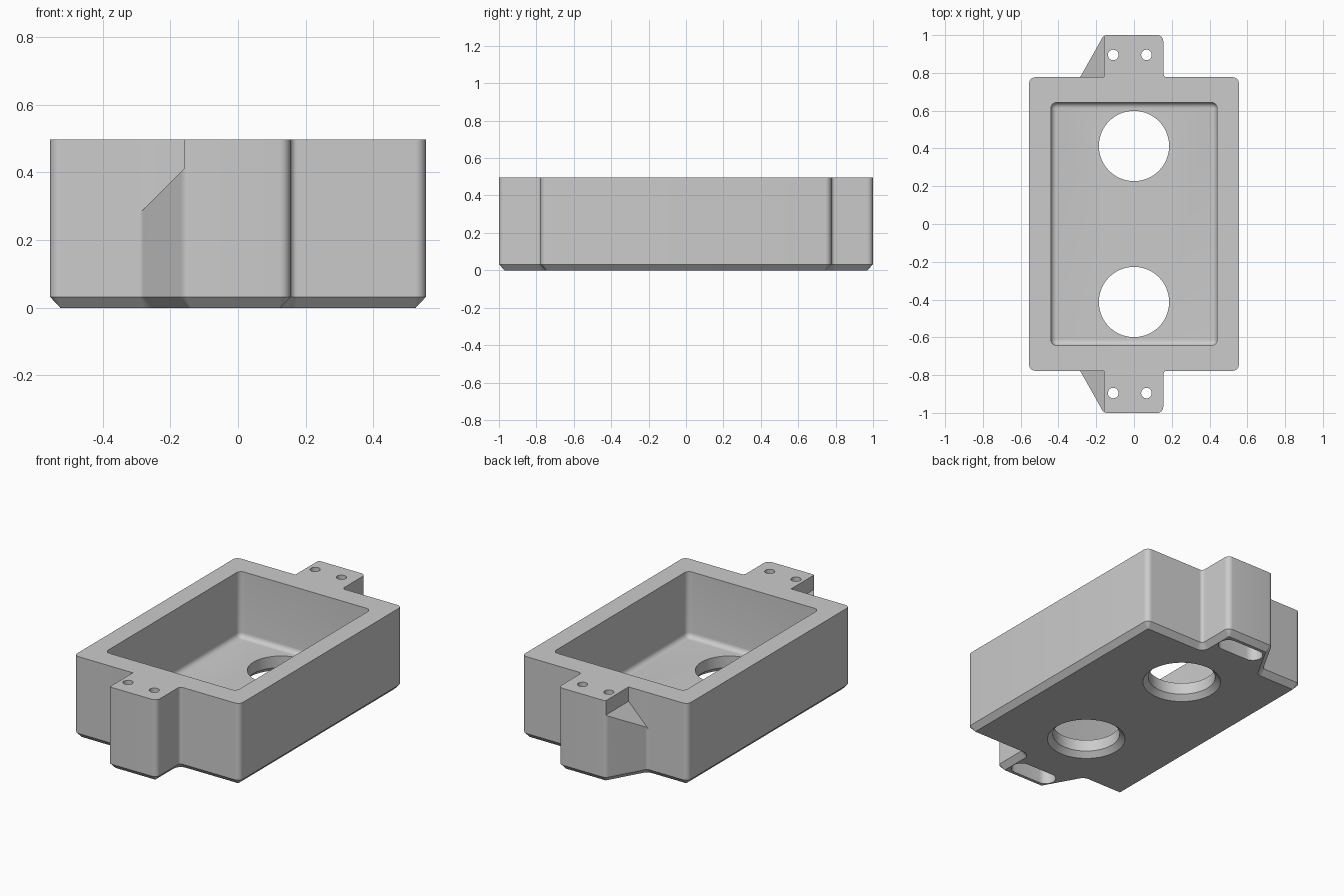
import bpy, bmesh, math
from mathutils import Vector, Matrix

if "Cube" in bpy.data.objects:
    bpy.data.objects.remove(bpy.data.objects["Cube"], do_unlink=True)

HEIGHT, FLOOR = 0.497, 0.10
BODY_X, BODY_Y, TAB_L, TAB_R = 0.555, 0.777, -0.16, 0.155

grey = bpy.data.materials.new("plain grey")
grey.use_nodes = True
grey.diffuse_color = (0.6, 0.6, 0.6, 1)
grey.node_tree.nodes["Principled BSDF"].inputs["Base Color"].default_value = (0.6, 0.6, 0.6, 1)


def rounded(corners, r_out, r_in=0.02, inset=0.0, steps=8):
    """Counter-clockwise outline with filleted corners, optionally inset."""
    pts, n = [], len(corners)
    for i, c in enumerate(corners):
        p = Vector(c)
        a = (p - Vector(corners[i - 1])).normalized()
        b = (Vector(corners[(i + 1) % n]) - p).normalized()
        n1, n2 = Vector((-a.y, a.x)), Vector((-b.y, b.x))
        turn = math.atan2(a.x * b.y - a.y * b.x, a.dot(b))
        r = r_out if turn > 0 else -r_in
        centre = p + (n1 + n2) * r / (1 + n1.dot(n2))
        for k in range(steps + 1):
            pts.append(centre + (Matrix.Rotation(turn * k / steps, 2) @ n1) * (inset - r))
    return pts


def circle(x, y, r, steps=64):
    return [Vector((x + r * math.cos(math.tau * k / steps),
                    y + r * math.sin(math.tau * k / steps))) for k in range(steps)]


def rect(x0, y0, x1, y1):
    return [(x0, y0), (x1, y0), (x1, y1), (x0, y1)]


def loft(name, levels):
    """Closed solid through (z, outline) levels from bottom to top."""
    bm = bmesh.new()
    rings = [[bm.verts.new((p.x, p.y, z)) for p in pts] for z, pts in levels]
    n = len(rings[0])
    for lo, hi in zip(rings, rings[1:]):
        for i in range(n):
            j = (i + 1) % n
            bm.faces.new((lo[i], lo[j], hi[j], hi[i]))
    bm.faces.new(rings[0][::-1])
    bm.faces.new(rings[-1])
    bmesh.ops.recalc_face_normals(bm, faces=bm.faces)
    mesh = bpy.data.meshes.new(name)
    bm.to_mesh(mesh)
    bm.free()
    obj = bpy.data.objects.new(name, mesh)
    bpy.context.collection.objects.link(obj)
    return obj


# Outer body with two mounting tabs and a chamfered underside
half = [(-BODY_X, -BODY_Y), (-0.285, -BODY_Y), (TAB_L, -1), (TAB_R, -1),
        (TAB_R, -BODY_Y), (BODY_X, -BODY_Y)]
outline = half + [(x, -y) for x, y in reversed(half)]
wall = rounded(outline, 0.032)
body = loft("housing", [(0, rounded(outline, 0.032, inset=0.03)), (0.032, wall), (HEIGHT, wall)])
body.data.materials.append(grey)

# Cavity with filleted floor edge
cutters = []
pocket = rect(-0.44, -0.644, 0.44, 0.644)
R = 0.03
levels = []
for k in range(7):
    t = math.pi / 2 * k / 6
    levels.append((FLOOR + R * (1 - math.cos(t)),
                   rounded(pocket, R + 0.002, inset=R * (1 - math.sin(t)))))
levels.append((HEIGHT + 0.1, rounded(pocket, R + 0.002)))
cutters.append(loft("cavity_cutter", levels))

for s in (-1, 1):
    # Floor openings, countersunk from below
    y = 0.413 * s
    cutters.append(loft("opening_cutter", [(-0.03, circle(0, y, 0.246)), (0.03, circle(0, y, 0.186)),
                                           (0.2, circle(0, y, 0.186))]))
    # Screw holes through the tabs
    y = 0.895 * s
    for x in (-0.11, 0.066):
        cutters.append(loft("screw_cutter", [(z, circle(x, y, 0.028, 32)) for z in (-0.1, 0.6)]))
    # Slot joining the screw holes underneath
    slot = rounded(rect(-0.166, y - 0.056, 0.122, y + 0.056), 0.0555)
    cutters.append(loft("slot_cutter", [(-0.1, slot), (0.2, slot)]))
    # Sloped gusset top beside each tab
    lo, hi = sorted((s * (BODY_Y + 0.0003), s * 1.1))
    wedge = loft("gusset_cutter", [(0.41, [Vector(p) for p in rect(-0.36, lo, TAB_L, hi)]),
                                   (0.6, [Vector(p) for p in rect(-0.36, lo, TAB_L, hi)])])
    for v in wedge.data.vertices:
        if v.co.z < 0.5 and v.co.x < -0.3:
            v.co.z -= 0.2
    cutters.append(wedge)

for c in cutters:
    c.hide_render = True
    mod = body.modifiers.new(c.name, "BOOLEAN")
    mod.operation, mod.solver, mod.object = "DIFFERENCE", "EXACT", c

# Bake the cuts and remove the cutters
bpy.context.view_layer.update()
baked = bpy.data.meshes.new_from_object(body.evaluated_get(bpy.context.evaluated_depsgraph_get()))
body.modifiers.clear()
body.data = baked
baked.name = "housing"
baked.materials.clear()
baked.materials.append(grey)
for p in baked.polygons:
    p.material_index = 0
for c in cutters:
    bpy.data.objects.remove(c, do_unlink=True)

# Smooth fillets, sharp edges
for o in bpy.context.selected_objects:
    o.select_set(False)
body.select_set(True)
bpy.context.view_layer.objects.active = body
bpy.ops.object.shade_smooth_by_angle(angle=math.radians(30))
